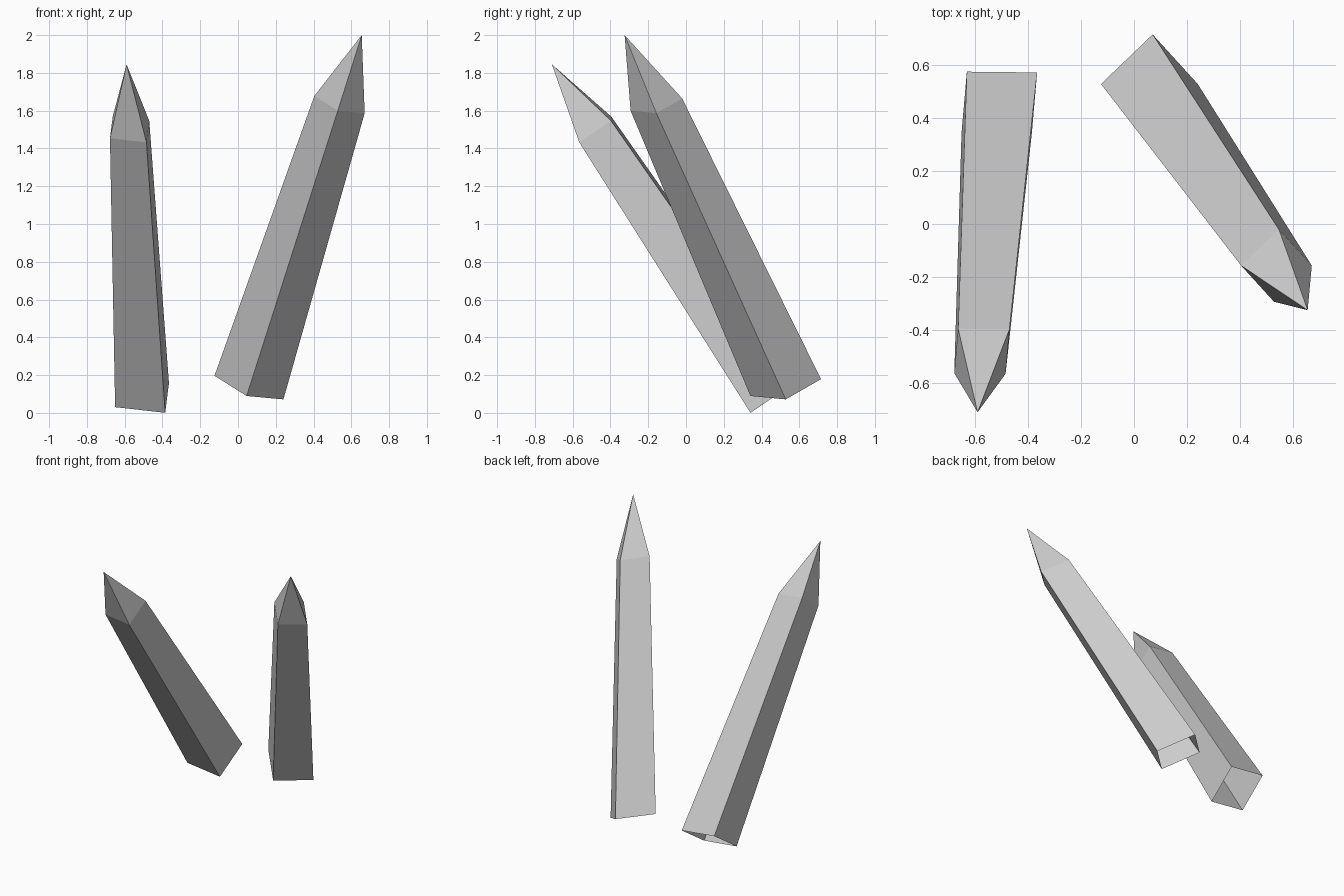
import bpy
import bmesh
from mathutils import Vector

if "Cube" in bpy.data.objects:
    bpy.data.objects.remove(bpy.data.objects["Cube"])

SHOULDER = 0.803   # how far along the axis the point starts
TAPER = 0.73       # shoulder width relative to base width


def stake(name, base, tip, u, v):
    """Tapered four-sided stake, open at the bottom, with a pyramid point."""
    base, tip, u, v = map(Vector, (base, tip, u, v))
    bm = bmesh.new()

    def ring(centre, s):
        return [bm.verts.new(centre + (u * a + v * b) * s / 2)
                for a, b in ((-1, -1), (1, -1), (1, 1), (-1, 1))]

    low = ring(base, 1.0)
    high = ring(base.lerp(tip, SHOULDER), TAPER)
    point = bm.verts.new(tip)
    for i in range(4):
        j = (i + 1) % 4
        bm.faces.new((low[i], low[j], high[j], high[i]))
        bm.faces.new((high[i], high[j], point))
    mesh = bpy.data.meshes.new(name)
    bm.to_mesh(mesh)
    bm.free()
    obj = bpy.data.objects.new(name, mesh)
    bpy.context.collection.objects.link(obj)
    return obj


# Two leaning stakes: base centre, tip and the two base edge directions
stake("right_stake", (0.058, 0.528, 0.134), (0.655, -0.325, 2.0),
      (0.17, -0.187, -0.107), (0.195, 0.187, -0.018))
stake("left_stake", (-0.508, 0.458, 0.094), (-0.59, -0.71, 1.845),
      (0.265, -0.003, -0.03), (0.02, 0.23, 0.157))
